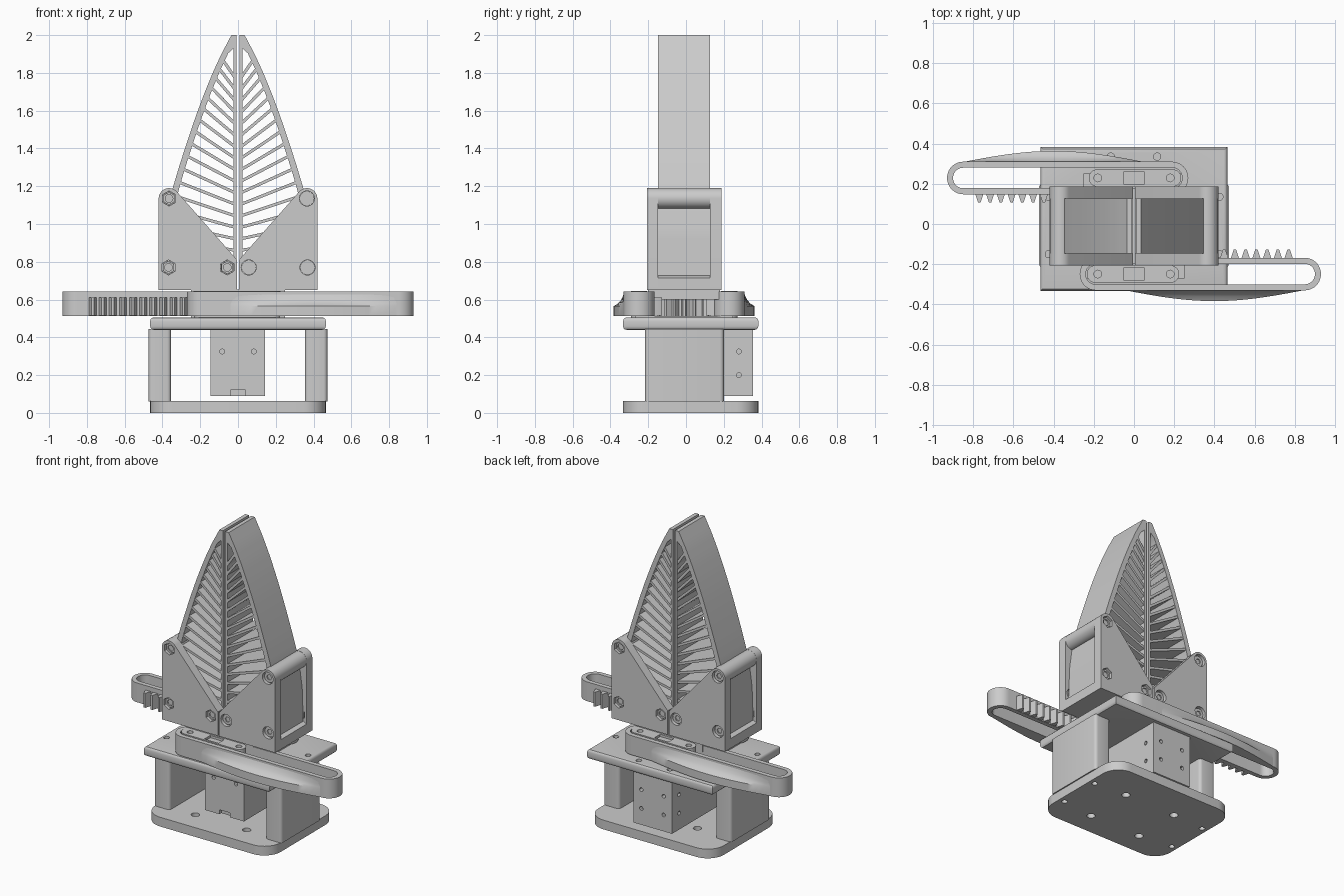
import bpy, bmesh, math
from mathutils import Matrix, Vector

if "Cube" in bpy.data.objects:
    bpy.data.objects.remove(bpy.data.objects["Cube"], do_unlink=True)

grey = bpy.data.materials.new("matte grey")
grey.use_nodes = True
GREY = (0.6, 0.6, 0.6, 1)
grey.diffuse_color = GREY
grey.node_tree.nodes["Principled BSDF"].inputs["Base Color"].default_value = GREY

parts = []
CY = -0.01                                   # y of the half-turn symmetry axis
TURN = Matrix.Translation((0, 2 * CY, 0)) @ Matrix.Rotation(math.pi, 4, 'Z')
AXES = {'z': Matrix(((1, 0, 0, 0), (0, 1, 0, 0), (0, 0, 1, 0), (0, 0, 0, 1))),
        'y': Matrix(((1, 0, 0, 0), (0, 0, 1, 0), (0, 1, 0, 0), (0, 0, 0, 1))),
        'x': Matrix(((0, 0, 1, 0), (1, 0, 0, 0), (0, 1, 0, 0), (0, 0, 0, 1)))}


def add(name, mesh):
    mesh.name = name
    mesh.materials.clear()
    mesh.materials.append(grey)
    ob = bpy.data.objects.new(name, mesh)
    bpy.context.collection.objects.link(ob)
    parts.append(ob)
    return ob


def extrude(name, loops, lo, hi, axis='z'):
    """Extrude closed 2D loops (inner loops become holes) from lo to hi along an axis."""
    cu = bpy.data.curves.new(name, 'CURVE')
    cu.dimensions, cu.fill_mode, cu.extrude = '2D', 'BOTH', (hi - lo) / 2
    for loop in loops:
        sp = cu.splines.new('POLY')
        sp.points.add(len(loop) - 1)
        for p, (u, v) in zip(sp.points, loop):
            p.co = (u, v, 0, 1)
        sp.use_cyclic_u = True
    tmp = bpy.data.objects.new(name, cu)
    bpy.context.collection.objects.link(tmp)
    dg = bpy.context.evaluated_depsgraph_get()
    me = bpy.data.meshes.new_from_object(tmp.evaluated_get(dg))
    bpy.data.objects.remove(tmp)
    bpy.data.curves.remove(cu)
    me.transform(AXES[axis] @ Matrix.Translation((0, 0, (lo + hi) / 2)))
    bm = bmesh.new()
    bm.from_mesh(me)
    bmesh.ops.remove_doubles(bm, verts=bm.verts, dist=1e-5)
    bmesh.ops.recalc_face_normals(bm, faces=bm.faces)
    bm.to_mesh(me)
    bm.free()
    return add(name, me)


def ring(u, v, r, n=20, a0=0.0):
    return [(u + r * math.cos(a0 + 2 * math.pi * i / n),
             v + r * math.sin(a0 + 2 * math.pi * i / n)) for i in range(n)]


def rounded(u0, u1, v0, v1, r, seg=6):
    pts = []
    for cu, cv, q in ((u1 - r, v1 - r, 0), (u0 + r, v1 - r, 1), (u0 + r, v0 + r, 2), (u1 - r, v0 + r, 3)):
        for i in range(seg + 1):
            a = (q + i / seg) * math.pi / 2
            pts.append((cu + r * math.cos(a), cv + r * math.sin(a)))
    return pts


def rect(u0, u1, v0, v1):
    return [(u0, v0), (u1, v0), (u1, v1), (u0, v1)]


def twin(ob):
    """Half-turn copy on the opposite side."""
    me = ob.data.copy()
    me.transform(TURN)
    ob.name = "left_" + ob.name
    add(ob.name.replace("left_", "right_"), me)


# Base plate with bolt holes
holes = [ring(sx * 0.19, y, 0.026) for sx in (-1, 1) for y in (-0.18, 0.15)]
post_holes = [ring(sx * 0.425, y, 0.018) for sx in (-1, 1) for y in (-0.15, 0.135)]
extrude("base_plate", [rounded(-0.465, 0.465, -0.333, 0.383, 0.12, 10)] + holes + post_holes, 0, 0.062)

# Side pillars
for side, sx in (("left", 1), ("right", -1)):
    a, b = sorted((sx * 0.355, sx * 0.473))
    extrude(side + "_pillar", [rounded(a, b, -0.217, 0.2, 0.02, 4)], 0.06, 0.445)

# Servo with screw holes and a cable notch
servo = extrude("servo", [rect(-0.145, 0.142, -0.14, 0.355)], 0.09, 0.445)
cutters = [extrude("servo_cutter", [ring(sx * 0.083, z, 0.013, 12)], lo, hi, 'y')
           for sx in (-1, 1) for z, lo, hi in ((0.325, -0.2, -0.11), (0.325, 0.32, 0.4), (0.2, 0.32, 0.4))]
cutters += [extrude("servo_cutter", [ring(0.28, z, 0.013, 12)], lo, hi, 'x')
            for z in (0.325, 0.2) for lo, hi in ((-0.2, -0.12), (0.12, 0.2))]
cutters.append(extrude("servo_cutter", [rect(-0.04, 0.04, 0.05, 0.12)], -0.2, -0.12, 'y'))
for c in cutters:
    m = servo.modifiers.new("cut", 'BOOLEAN')
    m.operation, m.object, m.solver = 'DIFFERENCE', c, 'EXACT'
cut_mesh = bpy.data.meshes.new_from_object(servo.evaluated_get(bpy.context.evaluated_depsgraph_get()))
servo.modifiers.clear()
servo.data = cut_mesh
for c in cutters:
    parts.remove(c)
    bpy.data.objects.remove(c)

# Deck plate with softened long edges, and a raised track
back_holes = [ring(sx * 0.115, 0.335, 0.018) for sx in (-1, 1)]
deck = extrude("deck_plate", [rect(-0.465, 0.465, -0.333, 0.383)] + post_holes + back_holes, 0.44, 0.505)
bm = bmesh.new()
bm.from_mesh(deck.data)
edges = [e for e in bm.edges if abs(e.verts[0].co.z - e.verts[1].co.z) < 1e-4
         and all(v.co.y < -0.332 or v.co.y > 0.382 for v in e.verts)]
bmesh.ops.bevel(bm, geom=edges, offset=0.018, segments=3, profile=0.5, affect='EDGES')
bm.to_mesh(deck.data)
bm.free()
extrude("deck_track", [rect(-0.25, 0.25, -0.27, 0.25)], 0.5, 0.514)

# Pinion and the cover above it
gear = []
for i in range(16):
    for da, r in ((-0.14, 0.105), (-0.05, 0.14), (0.05, 0.14), (0.14, 0.105)):
        a = 2 * math.pi * i / 16 + da
        gear.append((r * math.cos(a), CY + r * math.sin(a)))
extrude("pinion", [gear], 0.51, 0.6)
extrude("pinion_cover", [rect(-0.25, 0.25, -0.2, 0.18)], 0.6, 0.652)

# Slotted rack, its teeth, its outer bulge and the guide in its slot
RY = -0.249
twin(extrude("rack", [rounded(-0.27, 0.93, RY - 0.081, RY + 0.081, 0.0805, 10),
                      rounded(-0.24, 0.90, RY - 0.051, RY + 0.051, 0.0505, 10)], 0.513, 0.642))
outline = []
for i in range(18):
    x = -0.14 + i * 0.0535
    outline += [(x - 0.02, -0.169), (x - 0.006, -0.127), (x + 0.006, -0.127), (x + 0.02, -0.169)]
outline += [(outline[-1][0], -0.18), (outline[0][0], -0.18)]
twin(extrude("rack_teeth", [outline], 0.515, 0.612))

bm = bmesh.new()
rows = []
for i in range(25):
    t = i / 24
    d = 0.0015 + 0.053 * math.sin(math.pi * t)
    rows.append([bm.verts.new((-0.04 + 0.88 * t, -0.329 - d * k, z)) for k, z in
                 ((-0.05, 0.513), (1, 0.513), (1, 0.565), (0.6, 0.578), (0.3, 0.596), (0.1, 0.618), (-0.05, 0.636))])
for a, b in zip(rows, rows[1:]):
    for j in range(7):
        bm.faces.new((a[j], a[(j + 1) % 7], b[(j + 1) % 7], b[j]))
bm.faces.new(rows[0])
bm.faces.new(rows[-1])
bmesh.ops.recalc_face_normals(bm, faces=bm.faces)
me = bpy.data.meshes.new("rack_bulge")
bm.to_mesh(me)
bm.free()
twin(add("rack_bulge", me))

twin(extrude("rack_guide", [rounded(-0.235, 0.225, RY - 0.043, RY + 0.043, 0.0425, 8),
                            ring(-0.18, RY, 0.019), ring(0.18, RY, 0.019),
                            rect(-0.052, 0.052, RY - 0.03, RY + 0.03)], 0.5, 0.645))
twin(extrude("rack_guide_block", [rect(-0.053, 0.053, RY - 0.031, RY + 0.031)], 0.5, 0.63))

# Finger holder: two cheek plates, a top bar and a floor
SCREWS = ((0.365, 1.135), (0.368, 0.77), (0.057, 0.77))
cheek = [(0.005, 0.65), (0.42, 0.65)]
cheek += [(0.365 + 0.055 * math.cos(a), 1.135 + 0.055 * math.sin(a))
          for a in (math.radians(139) * i / 12 for i in range(13))]
cheek.append((0.005, 0.81))
for name, lo, hi, n, a0 in (("socket", -0.207, -0.147, 24, 0), ("nut", 0.127, 0.187, 6, math.pi / 6)):
    twin(extrude(name + "_cheek", [cheek] + [ring(x, z, 0.04, n, a0) for x, z in SCREWS], lo, hi, 'y'))
    inner, outer = (lo + 0.005, hi - 0.02) if name == "socket" else (lo + 0.02, hi - 0.005)
    for i, (x, z) in enumerate(SCREWS):
        if name == "socket":
            twin(extrude(f"screw_head_{i}", [ring(x, z, 0.034), ring(x, z, 0.018, 6)], inner + 0.01, hi, 'y'))
        else:
            twin(extrude(f"hex_nut_{i}", [ring(x, z, 0.034, 6, a0), ring(x, z, 0.02)], lo, outer - 0.008, 'y'))
        twin(extrude(f"{name}_screw_core_{i}", [ring(x, z, 0.039, n, a0)], lo + 0.022, hi - 0.022, 'y'))
twin(extrude("holder_top_bar", [ring(0.365, 1.135, 0.054, 28)], -0.15, 0.13, 'y'))
twin(extrude("holder_floor", [[(0.005, 0.65), (0.42, 0.65), (0.42, 0.715), (0.38, 0.735), (0.005, 0.735)]],
             -0.15, 0.13, 'y'))

# Finger: curved outer skin, straight spine and slanted ribs
CURVE = ((2.0, 0.035), (1.9, 0.088), (1.8, 0.134), (1.7, 0.175), (1.6, 0.213), (1.5, 0.248), (1.4, 0.281),
         (1.3, 0.313), (1.2, 0.343), (1.1, 0.366), (0.95, 0.387), (0.72, 0.395))


def skin(z):
    for (z1, x1), (z0, x0) in zip(CURVE, CURVE[1:]):
        if z >= z0:
            return x0 + (x1 - x0) * (z - z0) / (z1 - z0)
    return CURVE[-1][1]


FY = (-0.148, 0.127)
zs = [0.72 + 1.28 * i / 40 for i in range(41)]
frame = [(0.009, 2.0), (0.009, 0.72)] + [(skin(z), z) for z in zs]
gap = [(0.024, 1.93), (0.024, 0.76)] + [(skin(z) - 0.034, z) for z in zs if 0.76 <= z <= 1.92]
twin(extrude("finger_frame", [frame, gap], *FY, 'y'))
for i in range(17):
    a = math.radians(6 + 3.1 * i)
    z0 = 0.80 + 0.061 * i
    d = Vector((math.cos(a), math.sin(a)))
    n = Vector((-d.y, d.x)) * 0.008
    p = Vector((0.017, z0))
    q = p.copy()
    while q.x < skin(q.y) - 0.026 and q.y < 1.97:
        q += d * 0.004
    twin(extrude(f"finger_rib_{i}", [[tuple(p - n), tuple(q - n), tuple(q + n), tuple(p + n)]],
                 FY[0] + 0.003, FY[1] - 0.003, 'y'))

# Smooth curved surfaces, keep edges crisp
bpy.ops.object.select_all(action='DESELECT')
for ob in parts:
    ob.select_set(True)
bpy.context.view_layer.objects.active = parts[0]
bpy.ops.object.shade_smooth_by_angle(angle=math.radians(30))
